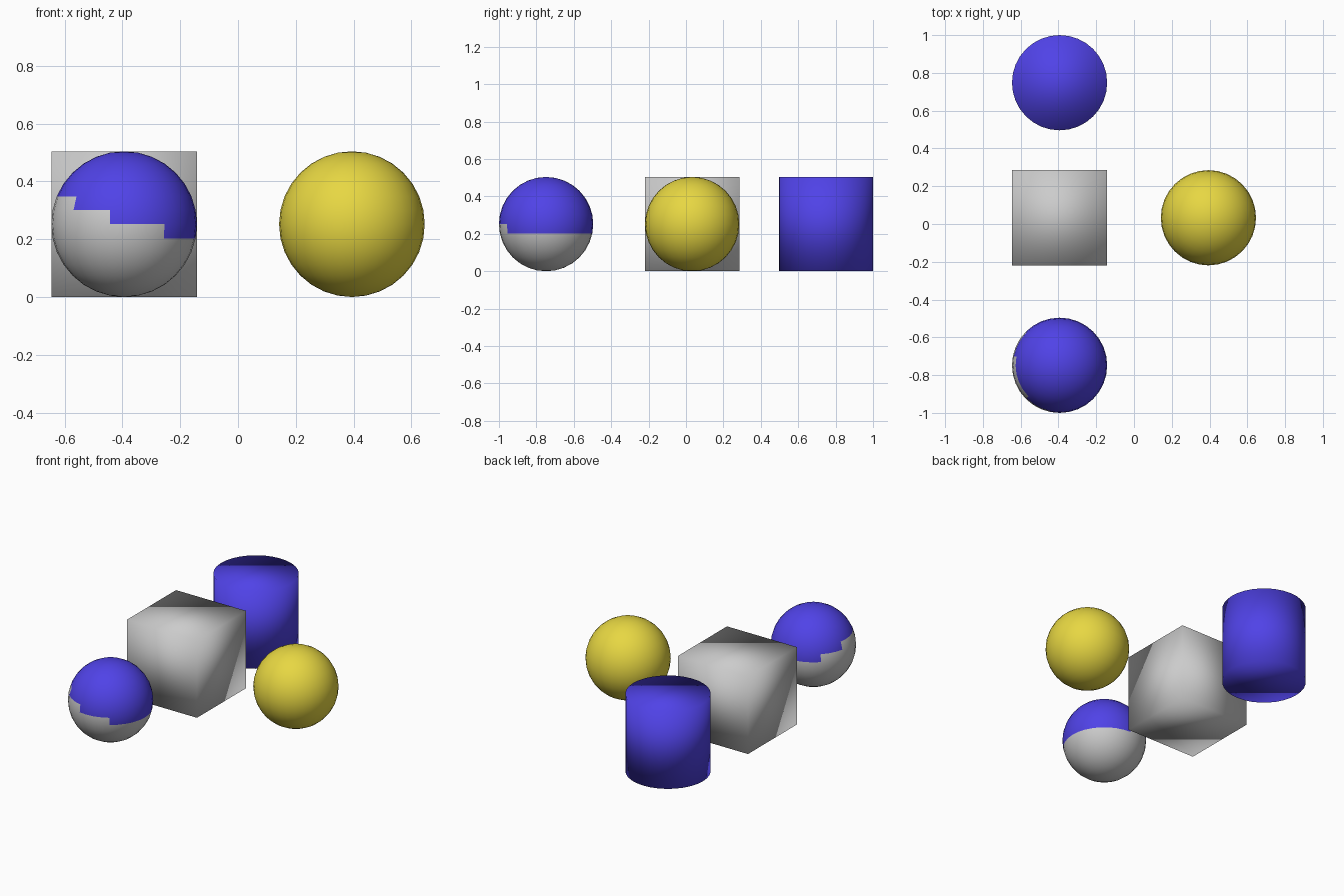
import bpy
import math

if "Cube" in bpy.data.objects:
    bpy.data.objects.remove(bpy.data.objects["Cube"])

R = 0.252          # half size shared by all four solids
X = 0.394          # sideways offset


def material(name, rgb):
    mat = bpy.data.materials.new(name)
    mat.diffuse_color = (*rgb, 1)
    mat.use_nodes = True
    mat.node_tree.nodes["Principled BSDF"].inputs["Base Color"].default_value = mat.diffuse_color
    return mat


def finish(name, mats=()):
    obj = bpy.context.object
    obj.name = name
    for m in mats:
        obj.data.materials.append(m)
    bpy.ops.object.shade_smooth()
    return obj


def ball(name, loc, mats):
    bpy.ops.mesh.primitive_uv_sphere_add(segments=32, ring_count=16, radius=R, location=loc)
    return finish(name, mats)


blue = material("blue", (0.08, 0.055, 0.8))
yellow = material("yellow", (0.8, 0.68, 0.055))
grey = material("grey", (0.8, 0.8, 0.8))

# Smooth-shaded cube
bpy.ops.mesh.primitive_cube_add(size=2 * R, location=(-X, 0.033, R))
finish("cube")

# Cylinder at the back
bpy.ops.mesh.primitive_cylinder_add(vertices=32, radius=R, depth=2 * R, location=(-X, 1 - R, R))
finish("cylinder", [blue])

# Plain ball on the right
ball("yellow_ball", (X, 0.033, R), [yellow])

# Two-tone ball at the front: the colour border climbs in ring steps on the left side
two_tone = ball("two_tone_ball", (-X, R - 1, R), [blue, grey])
for face in two_tone.data.polygons:
    c = face.center
    turn = math.degrees(math.atan2(c.y, c.x)) - 196.875
    turn = abs((turn + 180) % 360 - 180)
    rings = 2 if turn < 28.2 else 1 if turn < 61.9 else 0 if turn < 106.9 else -1
    border = R * math.sin(math.radians(11.25 * rings))
    face.material_index = 0 if c.z > border else 1
